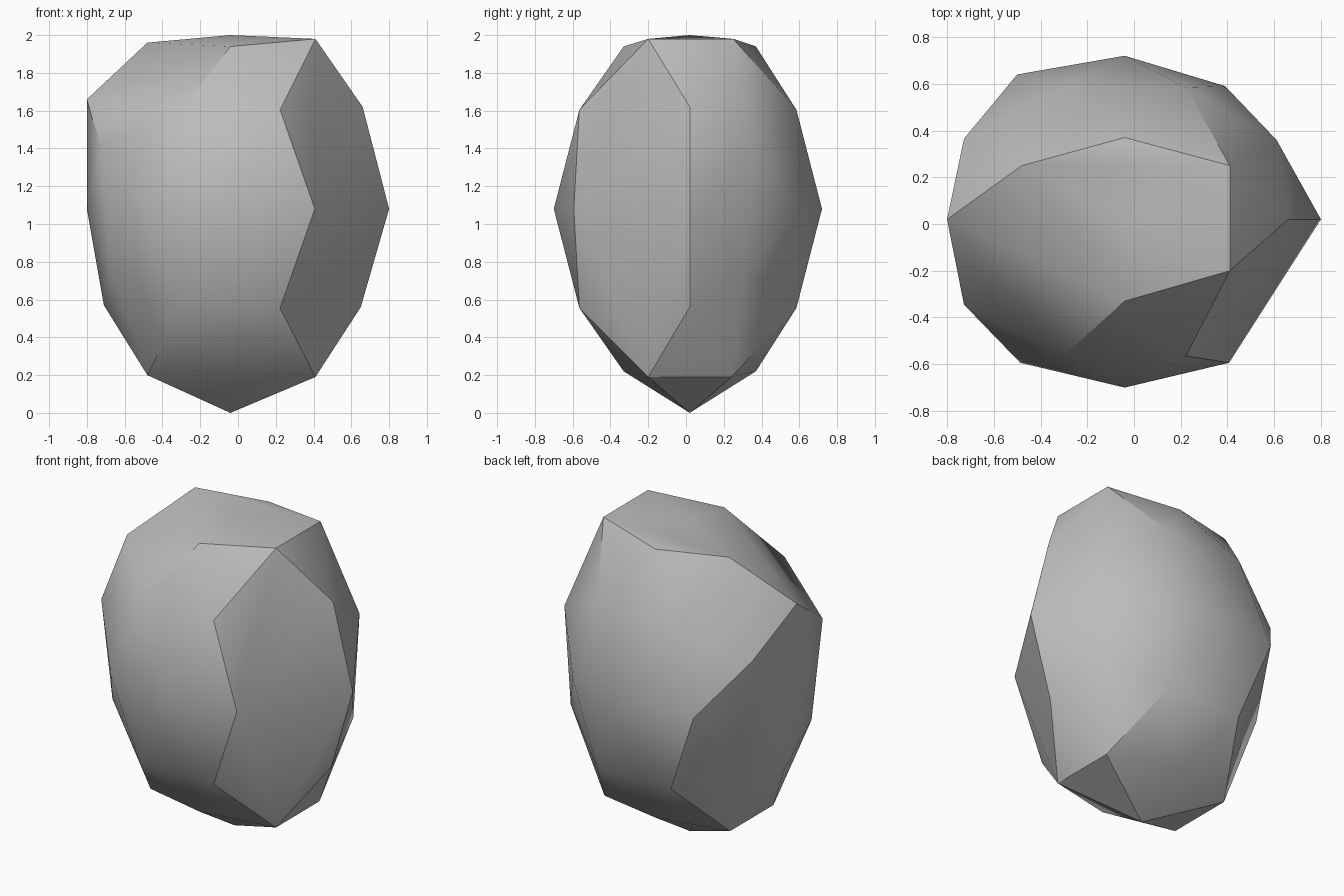
import bpy, bmesh, math
from mathutils import Vector

if "Cube" in bpy.data.objects:
    bpy.data.objects.remove(bpy.data.objects["Cube"], do_unlink=True)

CENTRE = Vector((-0.04, 0.01, 1.08))
RADII = Vector((0.85, 0.71, 1.05))
PHI = (1 + math.sqrt(5)) / 2

# Single stone colour
stone = bpy.data.materials.new("stone grey")
stone.use_nodes = True
colour = (0.5, 0.5, 0.5, 1)
stone.diffuse_color = colour
stone.node_tree.nodes["Principled BSDF"].inputs["Base Color"].default_value = colour

# Twelve-cornered ball standing on an edge, split once and stretched into an egg
bm = bmesh.new()
for a in (-1, 1):
    for b in (-PHI, PHI):
        for corner in ((0, a, b), (a, b, 0), (b, 0, a)):
            bm.verts.new(corner)
bmesh.ops.convex_hull(bm, input=bm.verts[:])
bmesh.ops.subdivide_edges(bm, edges=bm.edges[:], cuts=1, use_grid_fill=True)
for v in bm.verts:
    v.co = CENTRE + v.co.normalized() * RADII


def nearest_corner(point):
    return min(bm.verts, key=lambda v: (v.co - Vector(point)).length)


def chip(*point):
    """Knock the closest corner to the given point."""
    nearest_corner(point).co = point


# Corners broken off altogether, leaving broad flat facets
broken = [nearest_corner(p) for p in
          ((-0.46, -0.2, 1.93), (0.65, -0.34, 1.4), (0.65, -0.34, 0.75))]
bmesh.ops.delete(bm, geom=broken, context="VERTS")

# Worn crown and pointed foot
chip(-0.04, 0.02, 2)
chip(-0.04, 0.02, 0)
chip(0.41, -0.2, 1.98)
chip(0.41, 0.25, 1.98)
chip(-0.48, 0.25, 1.96)
for side in (-1, 1):
    chip(-0.04, 0.02 + 0.35 * side, 1.94)
    chip(-0.04, 0.02 + 0.35 * side, 0.22)
    chip(0.41, 0.02 + 0.22 * side, 0.19)
    chip(-0.48, 0.02 + 0.22 * side, 0.2)

# Ridges down the left and right ends
for x, z in ((0.66, 1.62), (0.8, 1.08), (0.65, 0.56),
             (-0.8, 1.66), (-0.8, 1.08), (-0.71, 0.57)):
    chip(x, 0.02, z)

# Shallow chips around the waist
chip(0.61, 0.36, 1.4)
chip(0.6, 0.31, 0.75)
chip(0.39, 0.59, 1.08)
chip(-0.5, 0.64, 1.08)
chip(-0.65, 0.33, 0.76)
chip(-0.68, -0.3, 0.76)

# Wrap the remaining corners in a tight skin
corners = [v.co.copy() for v in bm.verts]
bm.clear()
for co in corners:
    bm.verts.new(co)
hull = bmesh.ops.convex_hull(bm, input=bm.verts[:])
inside = [g for g in hull["geom_interior"] if isinstance(g, bmesh.types.BMVert)]
bmesh.ops.delete(bm, geom=inside, context="VERTS")
bmesh.ops.recalc_face_normals(bm, faces=bm.faces[:])

# Rock object
mesh = bpy.data.meshes.new("rock")
bm.to_mesh(mesh)
bm.free()
mesh.materials.append(stone)
rock = bpy.data.objects.new("rock", mesh)
bpy.context.collection.objects.link(rock)
bpy.ops.object.select_all(action="DESELECT")
rock.select_set(True)
bpy.context.view_layer.objects.active = rock
bpy.ops.object.shade_smooth_by_angle(angle=math.radians(30))
